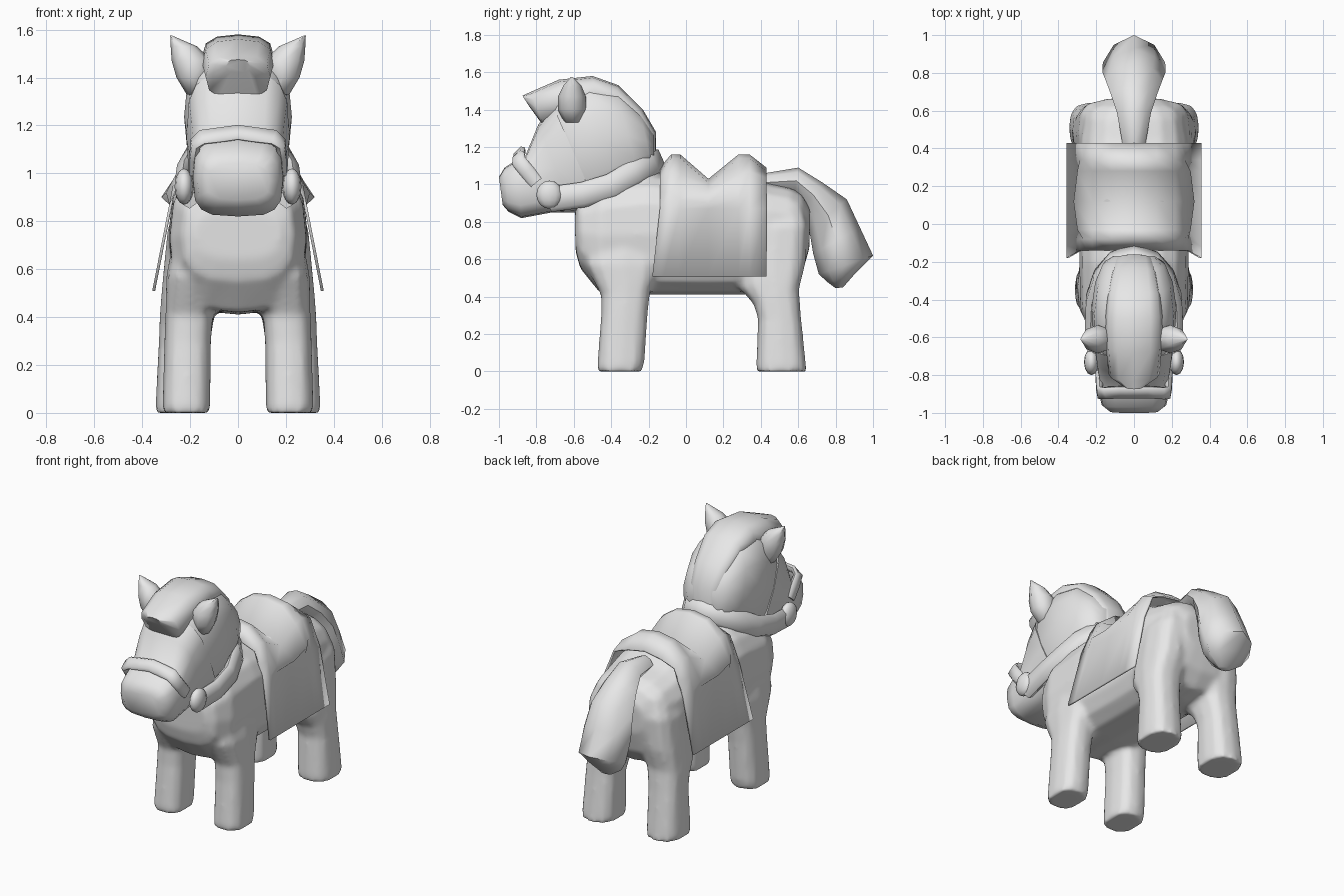
import bpy, bmesh, math
from mathutils import Vector

if "Cube" in bpy.data.objects:
    bpy.data.objects.remove(bpy.data.objects["Cube"])

GREY = bpy.data.materials.new("plain grey")
GREY.use_nodes = True
COLOUR = (0.8, 0.8, 0.8, 1)
GREY.diffuse_color = COLOUR
GREY.node_tree.nodes["Principled BSDF"].inputs["Base Color"].default_value = COLOUR


def finish(name, bm, angle=65):
    bmesh.ops.recalc_face_normals(bm, faces=bm.faces)
    mesh = bpy.data.meshes.new(name)
    bm.to_mesh(mesh)
    bm.free()
    mesh.materials.append(GREY)
    obj = bpy.data.objects.new(name, mesh)
    bpy.context.collection.objects.link(obj)
    bpy.ops.object.select_all(action='DESELECT')
    obj.select_set(True)
    bpy.context.view_layer.objects.active = obj
    bpy.ops.object.shade_smooth_by_angle(angle=math.radians(angle))
    return obj


def skin(bm, rings):
    """Join a series of closed rings and cap both ends."""
    rows = [[bm.verts.new(p) for p in ring] for ring in rings]
    n = len(rows[0])
    for a, b in zip(rows, rows[1:]):
        for i in range(n):
            j = (i + 1) % n
            bm.faces.new((a[i], a[j], b[j], b[i]))
    bm.faces.new(rows[0])
    bm.faces.new(rows[-1][::-1])


def loft(name, sections, n=12, power=2.0):
    """Sections: (y1, z1, y2, z2, half width, centre x); rounded rings between the two points."""
    bm = bmesh.new()
    rings = []
    for y1, z1, y2, z2, hw, *cx in sections:
        x0 = cx[0] if cx else 0
        ring = []
        for i in range(n):
            t = 2 * math.pi * i / n
            c, s = (math.copysign(abs(f) ** (2 / power), f) if abs(f) > 1e-6 else 0
                    for f in (math.cos(t), math.sin(t)))
            ring.append((x0 + hw * s, (y1 + y2) / 2 + c * (y1 - y2) / 2,
                         (z1 + z2) / 2 + c * (z1 - z2) / 2))
        rings.append(ring)
    skin(bm, rings)
    return finish(name, bm)


def strap(name, half_path, width_dir, half_width, half_thick):
    """Band swept along a path that is mirrored across x = 0."""
    path = [Vector(p) for p in half_path]
    path += [Vector((-p.x, p.y, p.z)) for p in reversed(path[:-1])]
    bm = bmesh.new()
    rings = []
    for i, p in enumerate(path):
        t = path[min(i + 1, len(path) - 1)] - path[max(i - 1, 0)]
        out = t.cross(Vector(width_dir)).normalized()
        w = out.cross(t).normalized()
        rings.append([p + w * half_width * a + out * half_thick * b for a, b in
                      ((1, 0), (.7, 1), (-.7, 1), (-1, 0), (-.7, -1), (.7, -1))])
    skin(bm, rings)
    return finish(name, bm)


# Trunk and neck
trunk = [loft("trunk", [
    (-.595, .84, -.59, .64, .18),
    (-.575, .94, -.565, .55, .235),
    (-.45, 1.03, -.46, .42, .285),
    (-.20, 1.06, -.20, .41, .29),
    (.10, 1.02, .10, .41, .285),
    (.32, 1.06, .32, .41, .29),
    (.44, 1.01, .42, .41, .295),
    (.56, .985, .55, .43, .275),
    (.62, .95, .62, .52, .23),
    (.665, .87, .66, .66, .15)], n=16, power=2.8)]
trunk.append(loft("neck", [
    (-.57, .75, -.05, .75, .25),
    (-.55, .90, -.08, .95, .23),
    (-.52, 1.0, -.14, 1.08, .19),
    (-.50, 1.15, -.17, 1.2, .15)]))

# Blunt, boxy snout and rounded skull
loft("snout", [
    (-1.0, 1.04, -.98, .89, .13),
    (-.97, 1.09, -.95, .855, .17),
    (-.90, 1.135, -.88, .82, .188),
    (-.86, 1.15, -.72, .85, .19),
    (-.79, 1.32, -.60, .85, .203),
    (-.71, 1.42, -.47, .87, .215)], n=16, power=3.4)
loft("skull", [
    (-.76, 1.34, -.58, .88, .18),
    (-.71, 1.47, -.47, .87, .215),
    (-.53, 1.55, -.36, .92, .225),
    (-.375, 1.515, -.24, 1.0, .205),
    (-.245, 1.39, -.18, 1.08, .165),
    (-.17, 1.28, -.17, 1.12, .11)], n=16, power=2.5)

# Mane ending in a jutting forelock
loft("mane", [
    (-.875, 1.475, -.84, 1.42, .05),
    (-.83, 1.495, -.76, 1.31, .135),
    (-.68, 1.56, -.60, 1.36, .15),
    (-.50, 1.58, -.47, 1.40, .15),
    (-.36, 1.53, -.40, 1.40, .14),
    (-.23, 1.40, -.31, 1.34, .12),
    (-.16, 1.28, -.25, 1.24, .10),
    (-.16, 1.12, -.22, 1.12, .08)], n=12, power=2.6)

# Tail
loft("tail", [
    (.42, 1.06, .42, .96, .06),
    (.60, 1.09, .58, .95, .09),
    (.73, 1.01, .63, .88, .12),
    (.86, .92, .66, .75, .15),
    (.93, .77, .68, .63, .168),
    (1.0, .62, .71, .52, .165),
    (.91, .53, .76, .475, .12),
    (.84, .45, .80, .445, .04)], n=8, power=1.6)

for side, word in ((1, "left"), (-1, "right")):
    # Legs, blended into the trunk below
    trunk.append(loft(f"{word}_front_leg", [
        (-.475, 0, -.235, 0, .10, side * .215),
        (-.475, .04, -.22, .06, .10, side * .215),
        (-.455, .30, -.205, .30, .098, side * .21),
        (-.455, .41, -.19, .43, .10, side * .203),
        (-.54, .57, -.13, .57, .115, side * .185),
        (-.53, .75, -.13, .75, .10, side * .165)], n=12, power=2.7))
    trunk.append(loft(f"{word}_back_leg", [
        (.375, 0, .645, 0, .113, side * .232),
        (.375, .05, .64, .06, .113, side * .231),
        (.385, .28, .615, .30, .108, side * .224),
        (.36, .36, .605, .44, .115, side * .213),
        (.29, .44, .64, .58, .13, side * .189),
        (.30, .75, .655, .78, .12, side * .175),
        (.33, .90, .62, .90, .08, side * .16)], n=12, power=2.7))
    # Ears, leaning outward
    loft(f"{word}_ear", [
        (-.65, 1.33, -.56, 1.33, .035, side * .18),
        (-.685, 1.40, -.535, 1.40, .07, side * .187),
        (-.685, 1.47, -.535, 1.47, .085, side * .192),
        (-.655, 1.53, -.56, 1.53, .055, side * .226),
        (-.615, 1.575, -.605, 1.575, .004, side * .279)], n=8)
    # Bit rings
    bm = bmesh.new()
    bmesh.ops.create_uvsphere(bm, u_segments=12, v_segments=8, radius=1)
    for v in bm.verts:
        v.co = Vector((side * .225 + v.co.x * .04, -.73 + v.co.y * .07, .945 + v.co.z * .075))
    finish(f"{word}_bit_ring", bm)

# Merge trunk, neck and legs into one smooth skin
bpy.ops.object.select_all(action='DESELECT')
for part in trunk:
    part.select_set(True)
bpy.context.view_layer.objects.active = trunk[0]
bpy.ops.object.join()
body = bpy.context.view_layer.objects.active
body.name = "body_with_legs"
remesh = body.modifiers.new("one skin", 'REMESH')
remesh.mode = 'VOXEL'
remesh.voxel_size = .016
remesh.use_smooth_shade = True
soften = body.modifiers.new("soften joins", 'SMOOTH')
soften.factor = .5
soften.iterations = 6

# Bridle
strap("rein", [(.205, -.73, .92), (.23, -.55, .945), (.225, -.40, .99), (.185, -.28, 1.06),
               (.11, -.19, 1.115), (0, -.155, 1.13)], (0, -.4, .9), .068, .03)
strap("noseband", [(.185, -.80, 1.01), (.184, -.85, 1.07), (.178, -.895, 1.125), (.15, -.895, 1.15),
                   (.07, -.89, 1.16), (0, -.89, 1.17)], (0, .7, .7), .04, .018)

# Saddle blanket with raised front and back: (y top, y hem, top z, half width, rim z)
rows = [(-.14, -.18, 1.09, .25, .96), (-.08, -.12, 1.16, .27, .96), (-.03, -.04, 1.16, .30, .92),
        (.12, .12, 1.03, .32, .90), (.28, .28, 1.16, .30, .92), (.34, .34, 1.16, .27, .96),
        (.43, .43, 1.09, .25, .96)]
bm = bmesh.new()
grid = []
for y, hem, top, hw, rim in rows:
    half = [(.358, hem, .51), (.287, y, .87), (hw, y, rim),
            (.22, y, (top + rim) / 2 + .01), (.12, y, top - .02)]
    line = half + [(0, y, top)] + [(-a, b, c) for a, b, c in reversed(half)]
    grid.append([bm.verts.new(p) for p in line])
for a, b in zip(grid, grid[1:]):
    for i in range(len(a) - 1):
        bm.faces.new((a[i], a[i + 1], b[i + 1], b[i]))
blanket = finish("saddle_blanket", bm, 80)
solid = blanket.modifiers.new("thickness", 'SOLIDIFY')
solid.thickness = .012
solid.offset = -1
